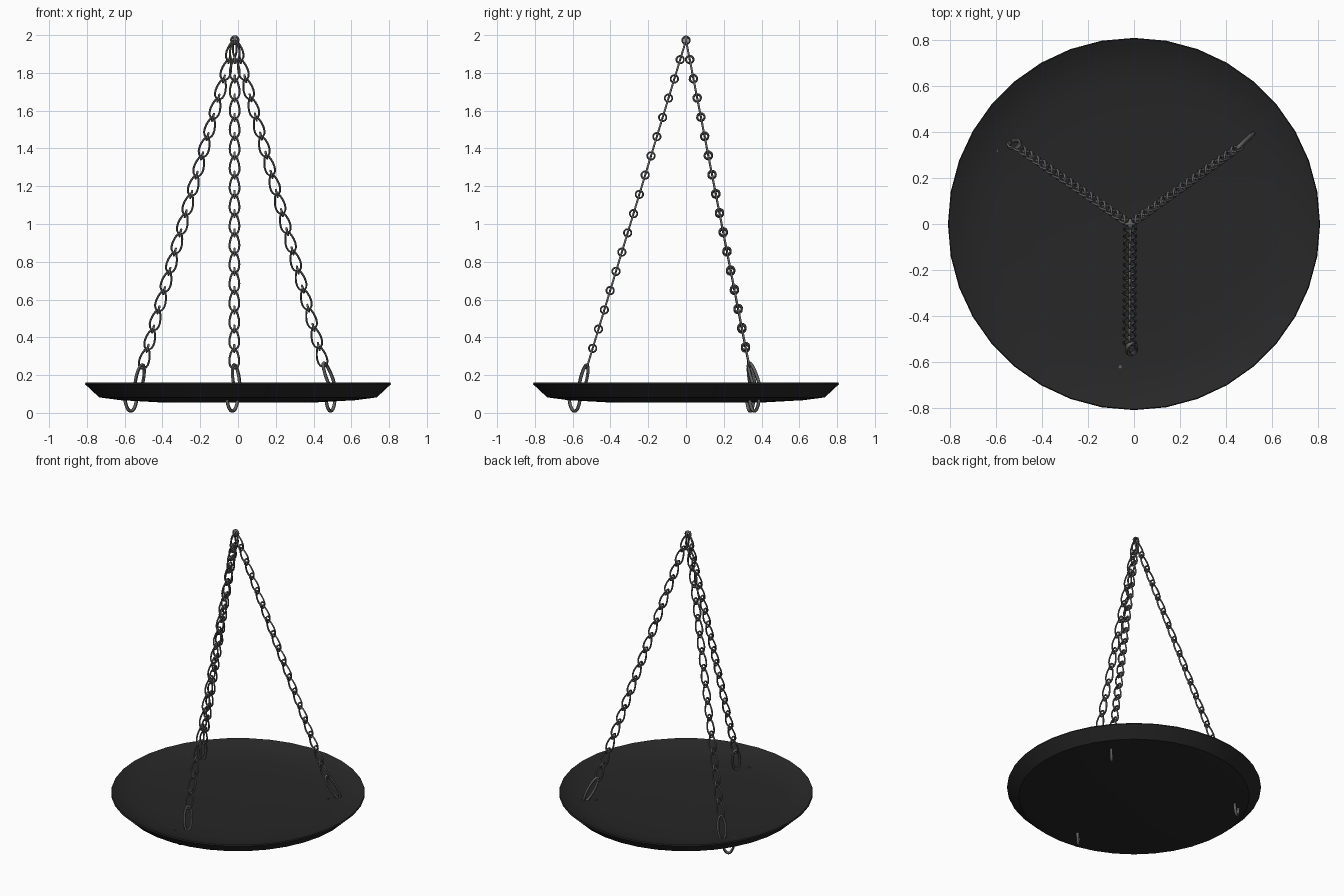
import bpy
import math
from mathutils import Vector as V

if "Cube" in bpy.data.objects:
    bpy.data.objects.remove(bpy.data.objects["Cube"])


def material(name, c):
    m = bpy.data.materials.new(name)
    m.diffuse_color = (c, c, c, 1)
    m.use_nodes = True
    m.node_tree.nodes["Principled BSDF"].inputs["Base Color"].default_value = m.diffuse_color
    return m


black = material("black_enamel", 0.02)
steel = material("grey_steel", 0.12)


def wire_object(name, paths, radius):
    """Round wires along (points, closed) paths, turned into one mesh."""
    cu = bpy.data.curves.new(name, "CURVE")
    cu.dimensions = "3D"
    cu.bevel_depth = radius
    cu.bevel_resolution = 1
    cu.use_fill_caps = True
    for pts, closed in paths:
        sp = cu.splines.new("POLY")
        sp.points.add(len(pts) - 1)
        for p, co in zip(sp.points, pts):
            p.co = (*co, 1)
        sp.use_cyclic_u = closed
    cu.materials.append(steel)
    ob = bpy.data.objects.new(name, cu)
    bpy.context.collection.objects.link(ob)
    bpy.ops.object.select_all(action="DESELECT")
    ob.select_set(True)
    bpy.context.view_layer.objects.active = ob
    bpy.ops.object.convert(target="MESH")
    bpy.ops.object.shade_smooth_by_angle(angle=math.radians(60))


def loop(centre, a, b, n=18, pear=0.0):
    """Closed oval with half axes a and b; pear widens the b end."""
    pts = []
    for i in range(n):
        t = 2 * math.pi * i / n
        pts.append(centre + b * math.cos(t) + a * math.sin(t) * (1 + pear * math.cos(t)))
    return pts, True


# Shallow dish: lathe of a closed section, underside then inside
profile = [(0.0, 0.055), (0.42, 0.056), (0.62, 0.067), (0.735, 0.082), (0.81, 0.152),
           (0.806, 0.16), (0.77, 0.142), (0.70, 0.117), (0.60, 0.104), (0.42, 0.094),
           (0.0, 0.088)]
SIDES = 36
verts, faces, rings = [], [], []
for r, z in profile:
    n = 1 if r == 0 else SIDES
    rings.append(list(range(len(verts), len(verts) + n)))
    for i in range(n):
        t = 2 * math.pi * i / SIDES
        verts.append((r * math.cos(t), r * math.sin(t), z))
for lo, hi in zip(rings, rings[1:]):
    for i in range(SIDES):
        j = (i + 1) % SIDES
        if len(lo) == 1:
            faces.append((lo[0], hi[j], hi[i]))
        elif len(hi) == 1:
            faces.append((lo[i], lo[j], hi[0]))
        else:
            faces.append((lo[i], lo[j], hi[j], hi[i]))
me = bpy.data.meshes.new("dish")
me.from_pydata(verts, [], faces)
me.materials.append(black)
dish = bpy.data.objects.new("dish", me)
bpy.context.collection.objects.link(dish)
dish.select_set(True)
bpy.context.view_layer.objects.active = dish
bpy.ops.object.shade_smooth_by_angle(angle=math.radians(30))

# Three chains with their hooks: chain end, hook stem, hook tip
top = V((-0.017, 0, 1.972))
LINKS = 17
sets = {
    "front": ((-0.02, -0.525, 0.24), (0.0, -0.56), (-0.06, -0.62)),
    "left": ((-0.507, 0.335, 0.24), (-0.535, 0.36), (-0.60, 0.32)),
    "right": ((0.455, 0.335, 0.25), (0.515, 0.388), (0.465, 0.335)),
}
for side, (end, stem, tip) in sets.items():
    end = V(end)
    d = (end - top).normalized()
    a = (V((1, 0, 0)) - d * d.x).normalized()
    n = d.cross(a)
    pitch = (end - top).length / LINKS
    paths = []
    for k in range(LINKS):
        node = top + d * pitch * k
        # pear-shaped body and the small eye it hangs from
        paths.append(loop(node + d * pitch * 0.53, a * 0.025, d * pitch * 0.53, 18, 0.3))
        paths.append(loop(node, n * 0.02, d * 0.02, 12))
    wire_object(side + "_chain", paths, 0.0055)

    # hook: oval eye above the dish, open bend below it
    stem, tip = V((*stem, 0.10)), V((*tip, 0.10))
    u = (tip - stem).normalized()
    eye_top = end + V((0, 0, 0.015))
    eye = loop((eye_top + stem) / 2, u * 0.024, (eye_top - stem) / 2, 20)
    mid, half = (stem + tip) / 2, (tip - stem) / 2
    bend = [mid - half * math.cos(t) - V((0, 0, 0.091 * math.sin(t)))
            for t in [math.pi * i / 14 for i in range(15)]]
    bend.append(tip + V((0, 0, 0.014)))
    wire_object(side + "_hook", [eye, (bend, False)], 0.009)

# Ring gathering the chains at the top
wire_object("top_ring", [loop(top + V((0, 0, 0.002)), V((0.019, 0, 0)), V((0, 0, 0.019)), 16)], 0.007)
